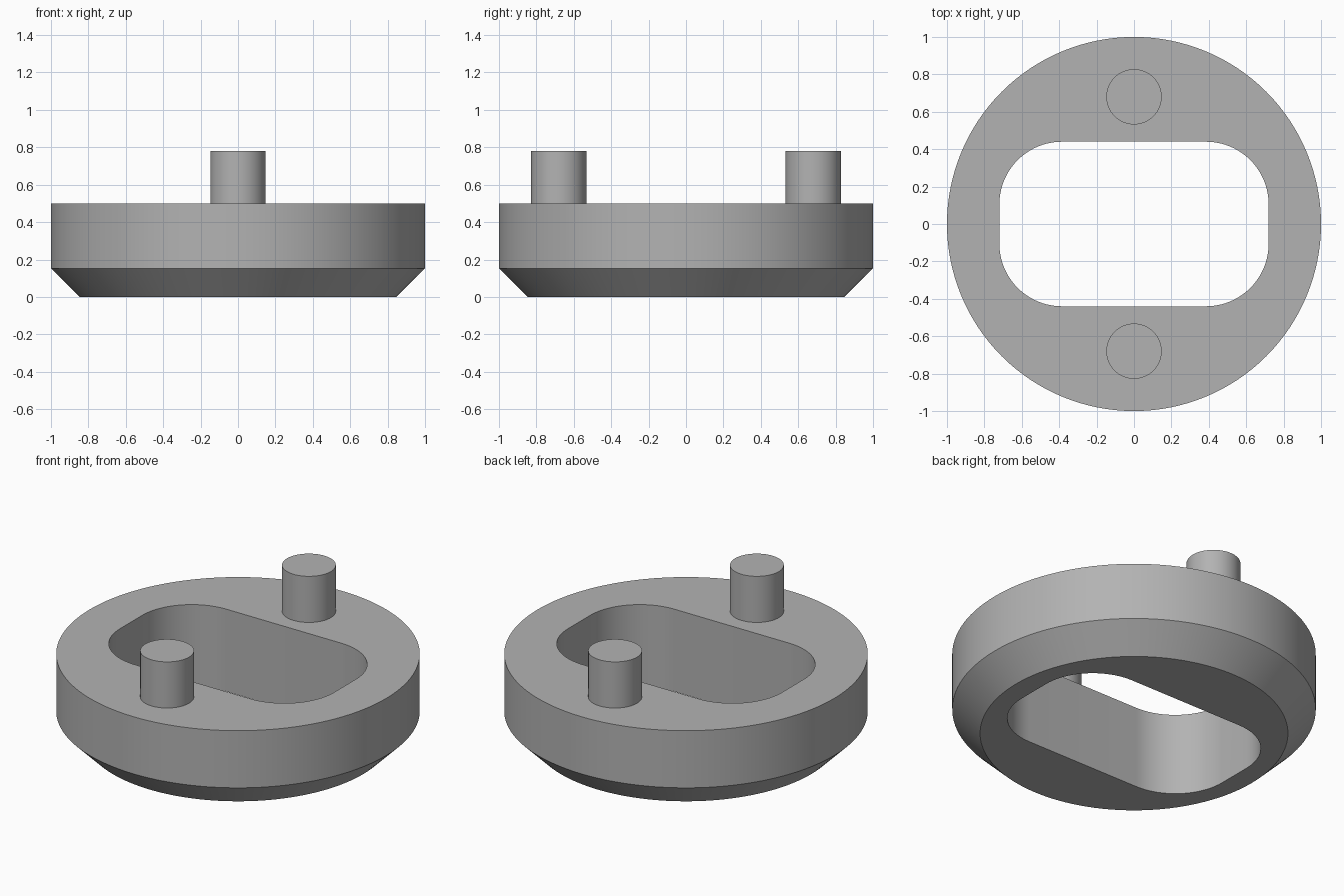
import bpy, bmesh, math

if "Cube" in bpy.data.objects:
    bpy.data.objects.remove(bpy.data.objects["Cube"], do_unlink=True)

# Single grey finish
grey = bpy.data.materials.new("grey_metal")
grey.use_nodes = True
colour = (0.45, 0.45, 0.45, 1)
grey.diffuse_color = colour
grey.node_tree.nodes["Principled BSDF"].inputs["Base Color"].default_value = colour


def circle(radius, count):
    return [(radius * math.cos(math.tau * i / count),
             radius * math.sin(math.tau * i / count)) for i in range(count)]


def rounded_rectangle(half_x, half_y, radius, steps):
    points = []
    for quarter, (sx, sy) in enumerate([(1, 1), (-1, 1), (-1, -1), (1, -1)]):
        for i in range(steps + 1):
            a = (quarter + i / steps) * math.pi / 2
            points.append((sx * (half_x - radius) + radius * math.cos(a),
                           sy * (half_y - radius) + radius * math.sin(a)))
    return points


def loft(name, sections, centre_y=0):
    """Closed solid through a stack of (outline, height) sections."""
    bm = bmesh.new()
    rings = [[bm.verts.new((x, y + centre_y, z)) for x, y in outline]
             for outline, z in sections]
    bm.faces.new(rings[0][::-1])
    bm.faces.new(rings[-1])
    for low, high in zip(rings, rings[1:]):
        for i in range(len(low)):
            j = (i + 1) % len(low)
            bm.faces.new((low[i], low[j], high[j], high[i]))
    mesh = bpy.data.meshes.new(name)
    bm.to_mesh(mesh)
    bm.free()
    mesh.materials.append(grey)
    obj = bpy.data.objects.new(name, mesh)
    bpy.context.collection.objects.link(obj)
    return obj


def smooth(obj):
    bpy.ops.object.select_all(action="DESELECT")
    obj.select_set(True)
    bpy.context.view_layer.objects.active = obj
    bpy.ops.object.shade_smooth_by_angle(angle=math.radians(30))


# Round body with a chamfered lower rim
body = loft("ring_body", [(circle(0.847, 128), 0), (circle(1, 128), 0.153),
                          (circle(1, 128), 0.5)])

# Rounded slot cut right through the body
slot = rounded_rectangle(0.72, 0.44, 0.335, 20)
cutter = loft("slot_cutter", [(slot, -0.2), (slot, 0.7)])
cut = body.modifiers.new("slot", "BOOLEAN")
cut.operation = "DIFFERENCE"
cut.solver = "EXACT"
cut.object = cutter
bpy.context.view_layer.objects.active = body
bpy.ops.object.modifier_apply(modifier=cut.name)
bpy.data.objects.remove(cutter, do_unlink=True)
smooth(body)

# Two drive pins standing on the top face
for name, y in (("front_pin", -0.68), ("back_pin", 0.68)):
    pin = circle(0.148, 64)
    smooth(loft(name, [(pin, 0.49), (pin, 0.78)], y))
